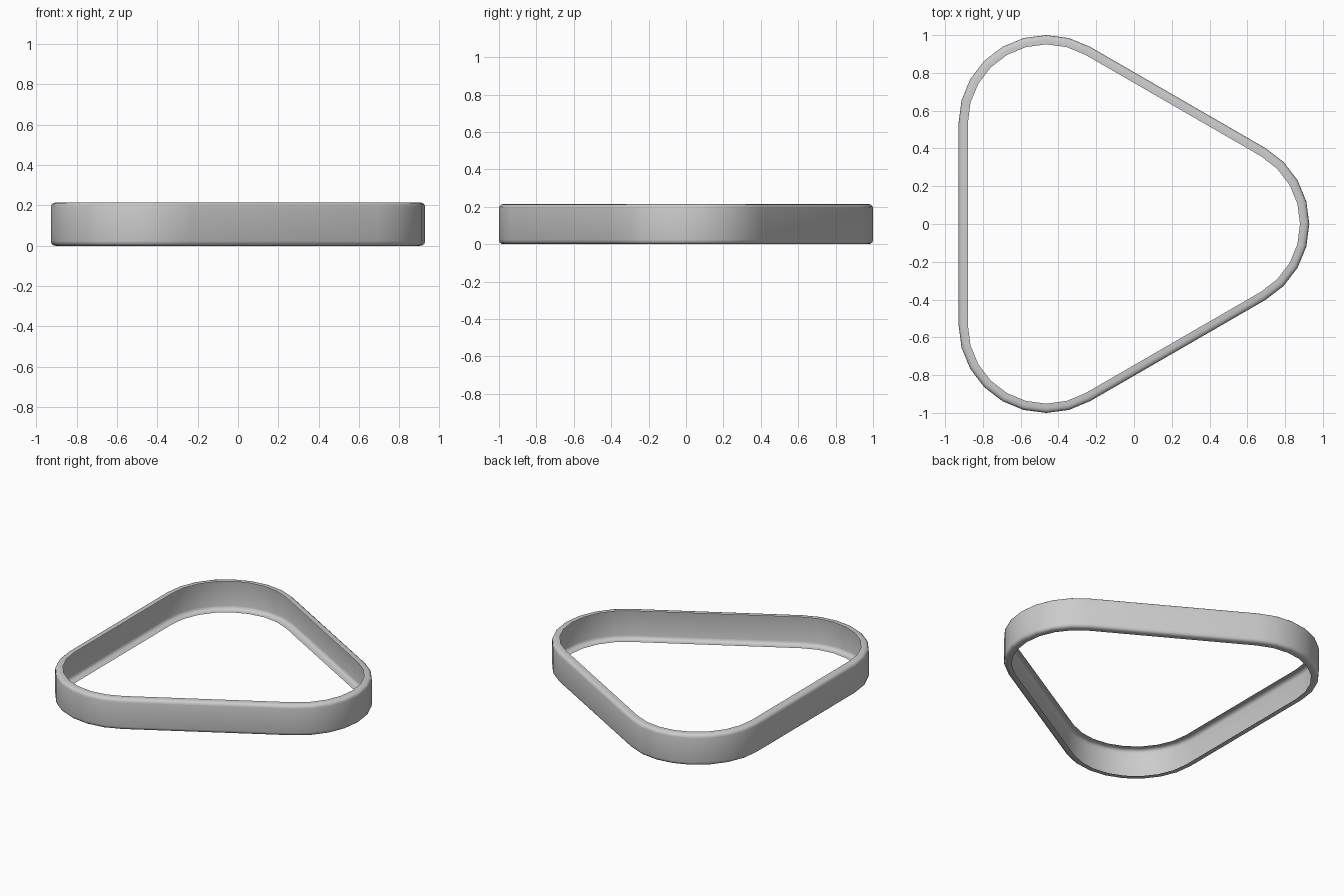
import bpy, bmesh
from math import radians, cos, sin

if "Cube" in bpy.data.objects:
    bpy.data.objects.remove(bpy.data.objects["Cube"])

# Rounded-triangle plan: three corner arcs around an equilateral triangle
CIRCUM = 0.619      # distance of arc centres from the triangle centre
RADIUS = 0.464      # outer corner radius
CENTRE_X = -0.155   # centres the outline on its bounding box
STEPS = 8           # segments per 120 degree corner
HEIGHT = 0.215

# Open C-shaped wall section: outer face with top and bottom lips turned inward
# (inset from outer face, height)
lower = [(0.049, 0), (0.025, 0), (0.012, 0.003), (0.003, 0.011), (0, 0.024)]
profile = lower + [(d, HEIGHT - z) for d, z in reversed(lower)]

bm = bmesh.new()
rings = []
for corner in range(3):
    mid = radians(120 * corner)
    cx, cy = CENTRE_X + CIRCUM * cos(mid), CIRCUM * sin(mid)
    for i in range(STEPS + 1):
        a = mid + radians(-60 + 120 * i / STEPS)
        rings.append([bm.verts.new((cx + (RADIUS - d) * cos(a),
                                    cy + (RADIUS - d) * sin(a), z))
                      for d, z in profile])

# Skin the wall around the loop, leaving the inner side open (normals outward)
for i, ring in enumerate(rings):
    nxt = rings[(i + 1) % len(rings)]
    for j in range(len(profile) - 1):
        bm.faces.new((ring[j], nxt[j], nxt[j + 1], ring[j + 1]))

mesh = bpy.data.meshes.new("triangle_rack")
bm.to_mesh(mesh)
bm.free()
mesh.shade_smooth()
rack = bpy.data.objects.new("triangle_rack", mesh)
bpy.context.collection.objects.link(rack)
